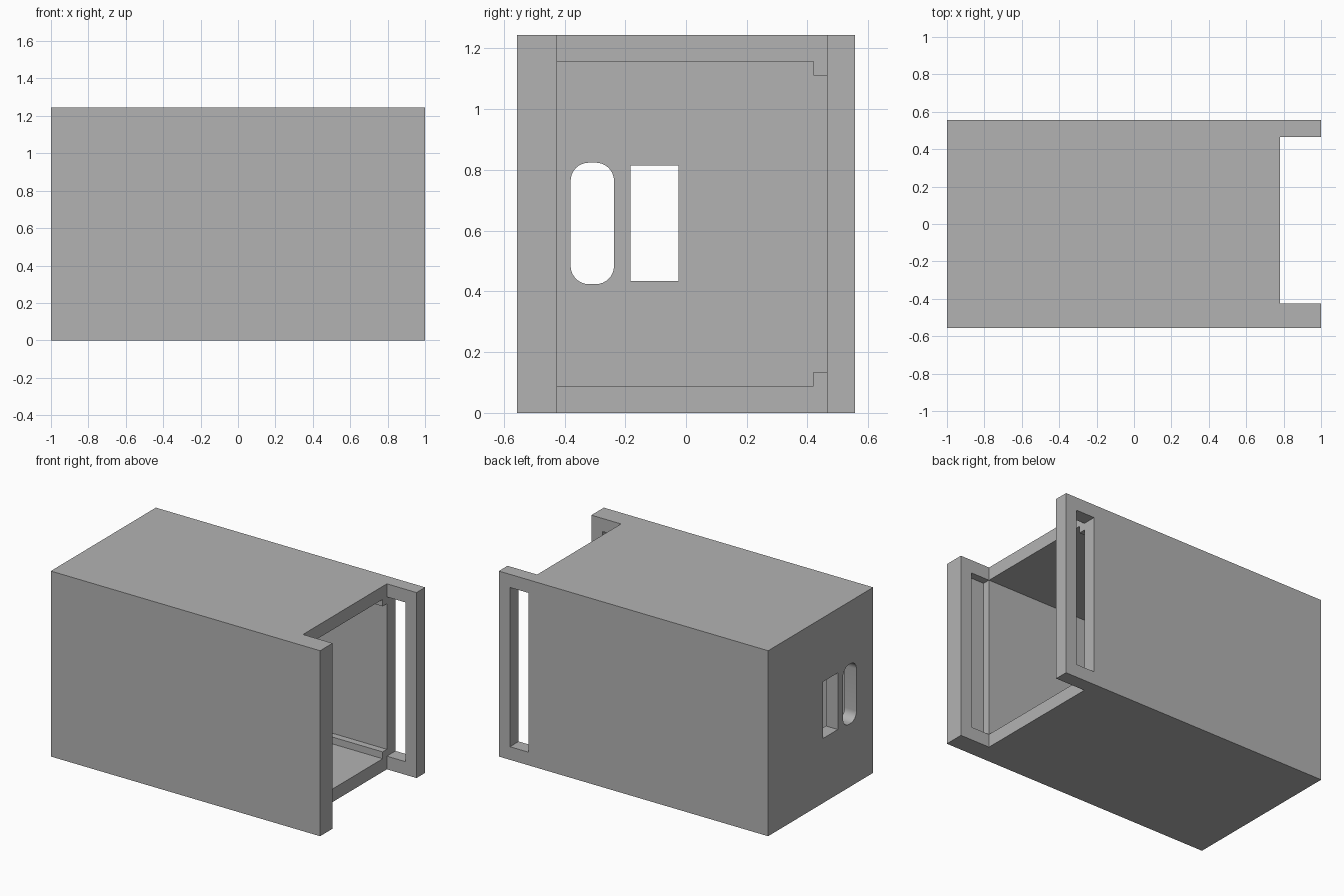
import bpy
import bmesh

if "Cube" in bpy.data.objects:
    bpy.data.objects.remove(bpy.data.objects["Cube"], do_unlink=True)

grey = bpy.data.materials.new("plain grey")
grey.use_nodes = True
grey.diffuse_color = (0.45, 0.45, 0.45, 1)
grey.node_tree.nodes["Principled BSDF"].inputs["Base Color"].default_value = (0.45, 0.45, 0.45, 1)

HEIGHT, HALF_DEPTH, WALL = 1.245, 0.557, 0.088
MOUTH = 0.78                    # x where the floor and roof stop
FRONT_IN, BACK_IN = -0.425, 0.465   # inner faces of the side walls


def prism(name, profile, x0, x1, radius=0):
    """Extrude a (y, z) profile along x, optionally rounding its corners."""
    bm = bmesh.new()
    face = bm.faces.new([bm.verts.new((x0, y, z)) for y, z in profile])
    moved = bmesh.ops.extrude_face_region(bm, geom=[face])["geom"]
    bmesh.ops.translate(bm, vec=(x1 - x0, 0, 0),
                        verts=[v for v in moved if isinstance(v, bmesh.types.BMVert)])
    if radius:
        long_edges = [e for e in bm.edges if abs(e.verts[0].co.x - e.verts[1].co.x) > 1e-4]
        bmesh.ops.bevel(bm, geom=long_edges, offset=radius, segments=8,
                        profile=0.5, affect='EDGES')
    bmesh.ops.recalc_face_normals(bm, faces=bm.faces)
    mesh = bpy.data.meshes.new(name)
    bm.to_mesh(mesh)
    bm.free()
    mesh.materials.append(grey)
    obj = bpy.data.objects.new(name, mesh)
    bpy.context.collection.objects.link(obj)
    return obj


def rect(y0, y1, z0, z1):
    return [(y0, z0), (y1, z0), (y1, z1), (y0, z1)]


case = prism("case_body", rect(-HALF_DEPTH, HALF_DEPTH, 0, HEIGHT), -1, 1)

# Cavity section: a box with a shallower recess along the back wall
low, high, ledge, step = WALL, HEIGHT - WALL, 0.42, 0.046
cavity = [(FRONT_IN, low), (ledge, low), (ledge, low + step), (BACK_IN, low + step),
          (BACK_IN, high - step), (ledge, high - step), (ledge, high), (FRONT_IN, high)]

cutters = [
    prism("cavity_cutter", cavity, -1 + WALL, MOUTH + 0.05),
    prism("mouth_cutter", rect(FRONT_IN, BACK_IN, -0.1, HEIGHT + 0.1), MOUTH, 1.1),
    # Sliding lid track: through the back wall, blind in the front wall
    prism("lid_slot_cutter", rect(FRONT_IN - 0.05, 0.7, low, high), MOUTH, 0.917),
    # Ports in the closed end
    prism("square_port_cutter", rect(-0.182, -0.024, 0.434, 0.814), -1.1, -0.85),
    prism("round_port_cutter", rect(-0.38, -0.237, 0.424, 0.824), -1.1, -0.85, 0.06),
]

bpy.context.view_layer.objects.active = case
for cutter in cutters:
    cutter.hide_render = True
    mod = case.modifiers.new(cutter.name, 'BOOLEAN')
    mod.operation = 'DIFFERENCE'
    mod.solver = 'EXACT'
    mod.object = cutter
    bpy.ops.object.modifier_apply(modifier=mod.name)
    bpy.data.objects.remove(cutter, do_unlink=True)

bpy.ops.object.select_all(action='DESELECT')
case.select_set(True)
bpy.ops.object.shade_smooth_by_angle(angle=0.5)
